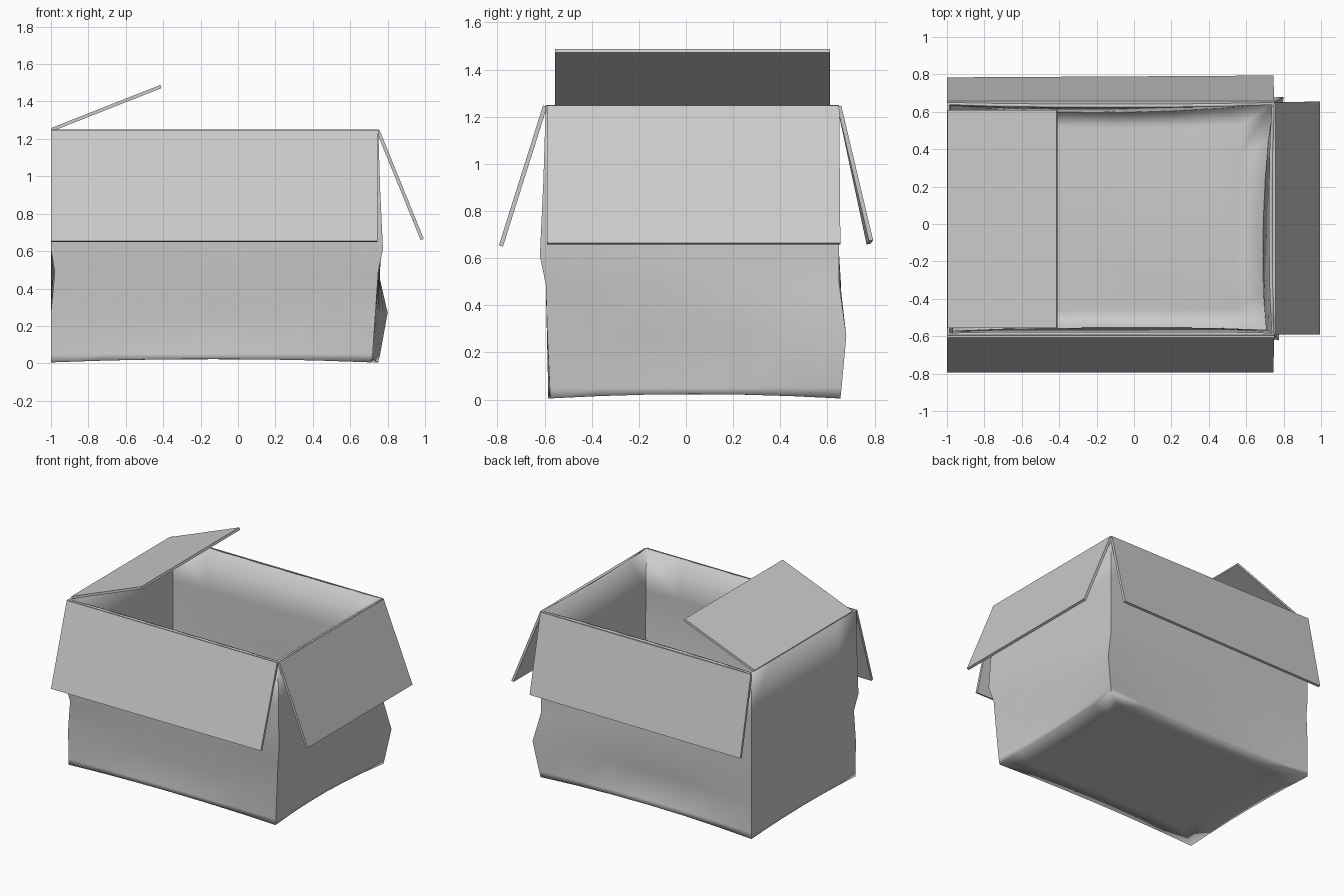
import bpy, bmesh
from mathutils import Vector

if "Cube" in bpy.data.objects:
    bpy.data.objects.remove(bpy.data.objects["Cube"])

T = 0.018   # cardboard thickness
N = 6       # columns per wall


def finish(bm, name):
    bmesh.ops.recalc_face_normals(bm, faces=bm.faces)
    me = bpy.data.meshes.new(name)
    bm.to_mesh(me)
    bm.free()
    ob = bpy.data.objects.new(name, me)
    bpy.context.collection.objects.link(ob)
    return ob


# Corner positions per height: front left, front right, back right, back left,
# then how far the middle of front, right, back, left walls is pushed inward
levels = [
    (0.005, [(-1, -.585), (.715, -.575), (.75, .655), (-1, .65)], (0, .02, .02, 0)),
    (0.05, [(-1, -.585), (.72, -.578), (.76, .66), (-1, .65)], (.01, .03, .04, 0)),
    (0.27, [(-1, -.59), (.735, -.588), (.80, .68), (-1, .65)], (0, .02, .03, 0)),
    (0.49, [(-.98, -.595), (.75, -.595), (.75, .65), (-.995, .645)], (0, -.01, -.01, -.01)),
    (0.61, [(-1, -.62), (.775, -.62), (.75, .65), (-1, .65)], (.01, 0, 0, 0)),
    (0.93, [(-1, -.605), (.76, -.605), (.75, .65), (-1, .65)], (0, .01, 0, 0)),
    (1.25, [(-1, -.595), (.75, -.595), (.75, .65), (-1, .65)], (0, .01, .01, 0)),
]
inward = [Vector((0, 1)), Vector((-1, 0)), Vector((0, -1)), Vector((1, 0))]

# Dented body: rings of wall points joined into a shell with a floor
bm = bmesh.new()
rings = []
for z, corners, dents in levels:
    ring = []
    for s in range(4):
        a, b = Vector(corners[s]), Vector(corners[(s + 1) % 4])
        for i in range(N):
            t = i / N
            w = 4 * t * (1 - t)
            p = a.lerp(b, t) + inward[s] * dents[s] * w
            dz = .018 * w if z < .01 else (-.012 * w if z > 1.2 and s == 1 else 0)
            ring.append(bm.verts.new((p.x, p.y, z + dz)))
    rings.append(ring)
M = 4 * N
for lo, hi in zip(rings, rings[1:]):
    for i in range(M):
        j = (i + 1) % M
        bm.faces.new((lo[i], lo[j], hi[j], hi[i]))
inner = [bm.verts.new((v.co.x * .8 - .025, v.co.y * .8 + .005, .022)) for v in rings[0]]
for i in range(M):
    j = (i + 1) % M
    bm.faces.new((rings[0][j], rings[0][i], inner[i], inner[j]))
bm.faces.new(inner[::-1])
for lo, hi in zip(rings, rings[1:]):
    for c in range(0, M, N):
        bm.edges.get((lo[c], hi[c])).smooth = False
for f in bm.faces:
    f.smooth = True
body = finish(bm, "box_body")
mod = body.modifiers.new("thickness", 'SOLIDIFY')
mod.thickness = T
mod.offset = -1


# Flaps: a flat sheet given thickness
def flap(name, pts):
    bm = bmesh.new()
    bm.faces.new([bm.verts.new(p) for p in pts])
    ob = finish(bm, name)
    m = ob.modifiers.new("thickness", 'SOLIDIFY')
    m.thickness = T
    m.offset = 0


flap("front_flap", [(-1, -.598, 1.245), (.75, -.598, 1.245), (.745, -.785, .652), (-1, -.785, .652)])
flap("back_flap", [(-1, .65, 1.245), (.75, .65, 1.245), (.745, .785, .675), (-1, .775, .66)])
flap("right_flap", [(.748, -.59, 1.245), (.748, .65, 1.245), (.985, .655, .662), (.985, -.59, .662)])
flap("left_flap", [(-.995, -.555, 1.25), (-.995, .61, 1.25), (-.412, .61, 1.48), (-.412, -.555, 1.48)])
